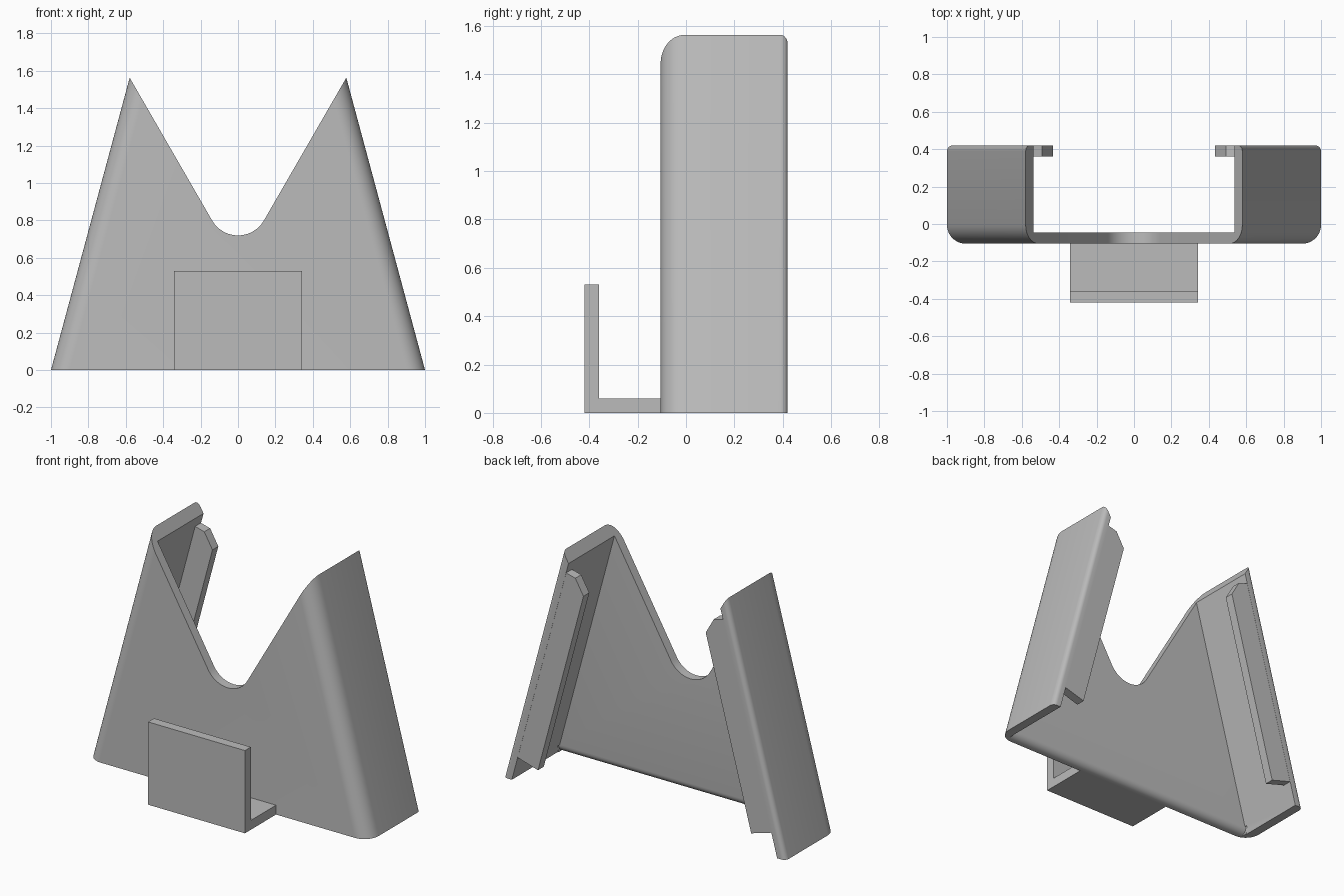
import bpy, bmesh, math
from mathutils import Vector

if "Cube" in bpy.data.objects:
    bpy.data.objects.remove(bpy.data.objects["Cube"])

grey = bpy.data.materials.new("plain grey")
grey.diffuse_color = (0.5, 0.5, 0.5, 1)
grey.use_nodes = True
grey.node_tree.nodes["Principled BSDF"].inputs["Base Color"].default_value = grey.diffuse_color

SLOPE = 0.42 / 1.56          # inward lean of the side walls
T = 0.06                     # sheet thickness
R = 0.16                     # radius at the bottom of the notch


def loft(name, a, b):
    """Solid between two matching closed outlines."""
    bm = bmesh.new()
    va = [bm.verts.new(p) for p in a]
    vb = [bm.verts.new(p) for p in b]
    bm.faces.new(va)
    bm.faces.new(vb)
    for i in range(len(a)):
        j = (i + 1) % len(a)
        bm.faces.new((va[i], va[j], vb[j], vb[i]))
    bmesh.ops.recalc_face_normals(bm, faces=bm.faces)
    me = bpy.data.meshes.new(name)
    bm.to_mesh(me)
    bm.free()
    me.materials.append(grey)
    ob = bpy.data.objects.new(name, me)
    bpy.context.collection.objects.link(ob)
    return ob


def arc(cx, cy, r, a0, a1, n=10):
    return [(cx + r * math.cos(math.radians(a0 + (a1 - a0) * i / n)),
             cy + r * math.sin(math.radians(a0 + (a1 - a0) * i / n))) for i in range(n + 1)]


def cut(ob, cutter):
    cutter.hide_render = True
    cutter.hide_set(True)
    m = ob.modifiers.new("cut", 'BOOLEAN')
    m.object, m.operation, m.solver = cutter, 'DIFFERENCE', 'EXACT'


# U-shaped shell: front plate and two leaning side walls with rounded corners
half = (arc(0.90, -0.005, 0.10, -90, 0) + arc(0.97, 0.39, 0.03, 0, 90, 5)
        + [(1 - T, 0.42), (1 - T, -0.105 + T)])
section = half + [(-x, y) for x, y in reversed(half)]


def at_height(z):
    return [(x - math.copysign(SLOPE * z, x), y, z) for x, y in section]


shell = loft("shell", at_height(0), at_height(1.7))

# Notch with a round bottom
line_x = lambda z: R * math.sin(math.pi / 3) + (z - 0.80) / math.tan(math.pi / 3)
notch = [(-line_x(1.9), 1.9)] + arc(0, 0.88, R, 210, 330, 20) + [(line_x(1.9), 1.9)]
cut(shell, loft("notch_cutter", [(x, -1, z) for x, z in notch], [(x, 1, z) for x, z in notch]))

# Rounded rear bottom edge of the front plate
ease = arc(-0.095, 0.05, 0.05, 0, -90, 8) + [(-0.095, -0.05), (-0.03, -0.05), (-0.03, 0.05)]
cut(shell, loft("edge_cutter", [(-0.935, y, z) for y, z in ease], [(0.935, y, z) for y, z in ease]))

bpy.context.view_layer.objects.active = shell
shell.select_set(True)
for m in list(shell.modifiers):
    bpy.ops.object.modifier_apply(modifier=m.name)
bpy.ops.object.shade_smooth_by_angle(angle=math.radians(30))

# Rear retaining flanges along the inside of the side walls
for side, name in ((-1, "left_flange"), (1, "right_flange")):
    inner = lambda z, d: 1 - SLOPE * z - d
    flange = [(inner(0.155, 0.05), 0.155), (inner(0.11, 0.215), 0.11),
              (line_x(1.31), 1.31), (line_x(1.41), 1.41), (inner(1.43, 0.05), 1.43)]
    loft(name, [(side * x, 0.36, z) for x, z in flange], [(side * x, 0.419, z) for x, z in flange])

# Front hook: shelf and upright lip in one profile
hook = [(-0.10, 0), (-0.42, 0), (-0.42, 0.53), (-0.36, 0.53), (-0.36, T), (-0.10, T)]
loft("front_hook", [(-0.343, y, z) for y, z in hook], [(0.343, y, z) for y, z in hook])
